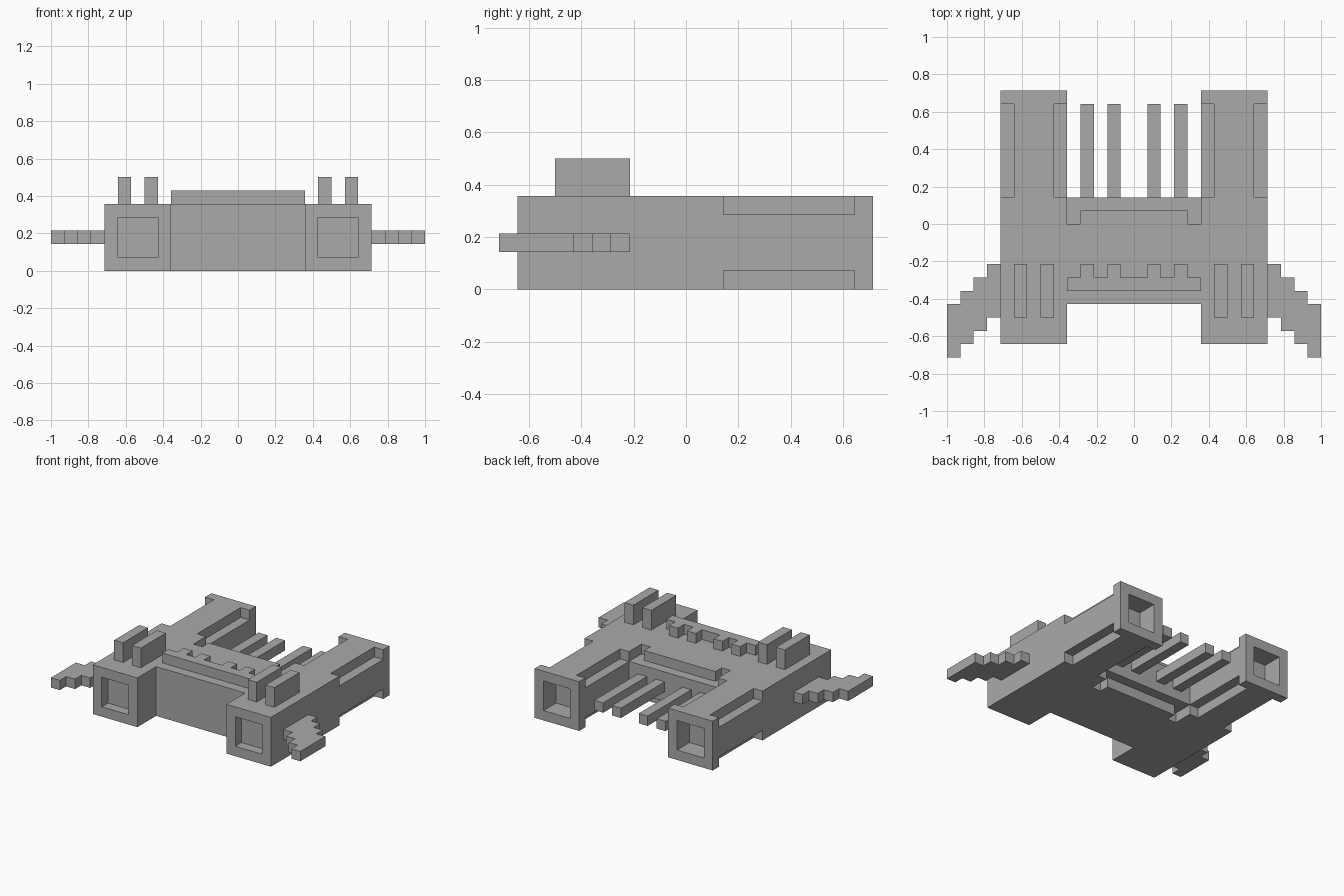
import bpy
import bmesh

cube = bpy.data.objects.get("Cube")
if cube:
    bpy.data.objects.remove(cube, do_unlink=True)

U = 1 / 14  # block size

grey = bpy.data.materials.new("mid_grey")
grey.use_nodes = True
grey.diffuse_color = (0.4, 0.4, 0.4, 1)
grey.node_tree.nodes["Principled BSDF"].inputs["Base Color"].default_value = (0.4, 0.4, 0.4, 1)


def prism(name, outline, z0, z1):
    """Extrude a plan outline, given in blocks, from z0 to z1."""
    bm = bmesh.new()
    base = bm.faces.new([bm.verts.new((x * U, y * U, z0 * U)) for x, y in outline])
    ext = bmesh.ops.extrude_face_region(bm, geom=[base])
    top = [v for v in ext["geom"] if isinstance(v, bmesh.types.BMVert)]
    bmesh.ops.translate(bm, verts=top, vec=(0, 0, (z1 - z0) * U))
    bmesh.ops.recalc_face_normals(bm, faces=bm.faces)
    mesh = bpy.data.meshes.new(name)
    bm.to_mesh(mesh)
    bm.free()
    mesh.materials.append(grey)
    obj = bpy.data.objects.new(name, mesh)
    bpy.context.collection.objects.link(obj)
    return obj


def box(name, x0, x1, y0, y1, z0, z1):
    return prism(name, [(x0, y0), (x1, y0), (x1, y1), (x0, y1)], z0, z1)


def mirrored(half):
    return half + [(-x, y) for x, y in reversed(half)]


def cut(target, cutter):
    cutter.hide_render = True
    mod = target.modifiers.new("cut", 'BOOLEAN')
    mod.operation = 'DIFFERENCE'
    mod.solver = 'EXACT'
    mod.object = cutter
    bpy.context.view_layer.objects.active = target
    bpy.ops.object.modifier_apply(modifier=mod.name)
    bpy.data.objects.remove(cutter, do_unlink=True)


# H-shaped hull
hull = prism("hull", mirrored([(5, -6), (5, -9), (10, -9), (10, 10), (5, 10), (5, 2)]), 0, 5)

# Stepped edges along the rear bay and outer sides, top and bottom
bay = mirrored([(4, 1), (4, 0), (5, 0), (5, 2), (6, 2), (6, 9)])
for z0, z1 in ((-1, 1), (4, 6)):
    cut(hull, prism("bay_cutter", bay, z0, z1))
    for s in (-1, 1):
        cut(hull, box("side_cutter", 9 * s, 11 * s, 2, 9, z0, z1))

# Square sockets in the front and rear ends
for s in (-1, 1):
    cut(hull, box("front_socket_cutter", 6 * s, 9 * s, -10, -8, 1, 4))
    cut(hull, box("rear_socket_cutter", 6 * s, 9 * s, 8, 11, 1, 4))

# Toothed ridge on the deck
prism("deck_ridge", mirrored([(5, -5), (5, -4), (4, -4), (4, -3), (3, -3), (3, -4),
                              (2, -4), (2, -3), (1, -3), (1, -4)]), 5, 6)

# Stair-shaped wing outline
front_edge, rear_edge = [], []
for i in range(4):
    front_edge += [(10 + i, -7 - i), (11 + i, -7 - i)]
    rear_edge += [(10 + i, -3 - i), (11 + i, -3 - i)]
wing = front_edge + rear_edge[::-1]

for s, side in ((1, "left"), (-1, "right")):
    prism(side + "_wing", [(x * s, y) for x, y in wing], 2, 3)
    # Rear rods inside the bay
    for x, place in ((1, "inner"), (3, "outer")):
        box(f"{side}_{place}_rod", x * s, (x + 1) * s, 2, 9, 2, 3)
    # Upright fins on the deck
    for x, place in ((6, "inner"), (8, "outer")):
        box(f"{side}_{place}_fin", x * s, (x + 1) * s, -7, -3, 5, 7)
